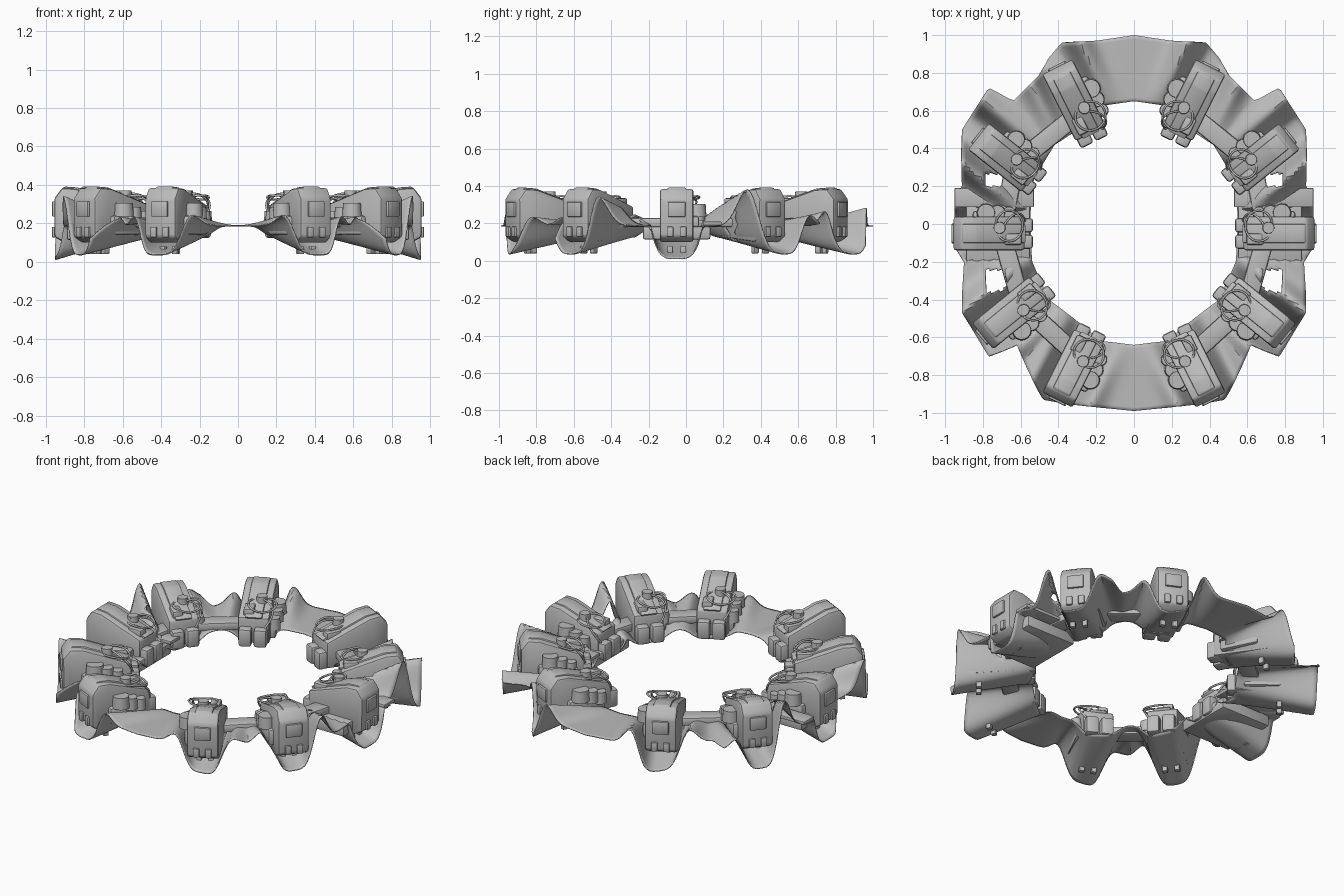
import bpy, bmesh, math
from mathutils import Matrix, Vector

cube = bpy.data.objects.get("Cube")
if cube:
    bpy.data.objects.remove(cube)

GREY = (0.5, 0.5, 0.5, 1)
mat = bpy.data.materials.new("plain_grey")
mat.use_nodes = True
mat.diffuse_color = GREY
mat.node_tree.nodes["Principled BSDF"].inputs["Base Color"].default_value = GREY
made = []


def finish(bm, name, matrix=Matrix()):
    bm.transform(matrix)
    bmesh.ops.recalc_face_normals(bm, faces=bm.faces)
    mesh = bpy.data.meshes.new(name)
    bm.to_mesh(mesh)
    bm.free()
    mesh.materials.append(mat)
    ob = bpy.data.objects.new(name, mesh)
    bpy.context.collection.objects.link(ob)
    made.append(ob)
    return ob


def box(name, m, centre, size, bevel=0.01):
    bm = bmesh.new()
    bmesh.ops.create_cube(bm, size=1)
    bm.transform(Matrix.Translation(centre) @ Matrix.Diagonal((*size, 1)))
    bmesh.ops.bevel(bm, geom=bm.edges[:], offset=bevel, segments=2, affect='EDGES', profile=0.5)
    return finish(bm, name, m)


def extrude(name, m, profile, width, bevel):
    bm = bmesh.new()
    face = bm.faces.new([bm.verts.new((t, -width / 2, z)) for t, z in profile])
    top = bmesh.ops.extrude_face_region(bm, geom=[face])["geom"]
    bmesh.ops.translate(bm, vec=(0, width, 0), verts=[v for v in top if isinstance(v, bmesh.types.BMVert)])
    bmesh.ops.bevel(bm, geom=bm.edges[:], offset=bevel, segments=2, affect='EDGES', profile=0.5)
    return finish(bm, name, m)


def drum(name, m, centre, radius, depth):
    bm = bmesh.new()
    bmesh.ops.create_cone(bm, cap_ends=True, segments=20, radius1=radius, radius2=radius * 0.9, depth=depth)
    bm.transform(Matrix.Translation(centre))
    return finish(bm, name, m)


def wire(name, m, points, closed=False):
    cu = bpy.data.curves.new(name, 'CURVE')
    cu.dimensions = '3D'
    cu.bevel_depth = 0.006
    cu.bevel_resolution = 1
    cu.resolution_u = 6
    sp = cu.splines.new('NURBS')
    sp.points.add(len(points) - 1)
    for p, co in zip(sp.points, points):
        p.co = (*(m @ Vector(co)), 1)
    sp.use_cyclic_u = closed
    sp.use_endpoint_u = not closed
    sp.order_u = 3
    cu.materials.append(mat)
    ob = bpy.data.objects.new(name, cu)
    bpy.context.collection.objects.link(ob)


# pod axes on the left half: inner end, outer end, cloth rise towards the centre line and the side
AXES = [((0.21, 0.44), (0.41, 0.84), 0.1, 0.08), ((0.51, 0.215), (0.83, 0.47), 0.06, 0.2),
        ((0.54, -0.05), (0.965, -0.05), 0, 0),
        ((0.465, -0.32), (0.81, -0.60), 0.05, 0.16), ((0.22, -0.56), (0.41, -0.94), 0.06, 0.05)]
frames = []
for side in (1, -1):
    for a, b, *rises in AXES:
        a, b = Vector((a[0] * side, a[1], 0)), Vector((b[0] * side, b[1], 0))
        # local +y points towards the back or front centre line
        hand = side * (1 if a.y > -0.1 else -1)
        frames.append((a, (b - a).normalized(), (b - a).length, hand, rises))

BODY = [(0.04, 0.13), (0.36, 0.1), (0.41, 0.13), (0.41, 0.33), (0.37, 0.385), (0.3, 0.38), (0.04, 0.29)]


def pod(i, a, d, length, hand):
    turn = Matrix.Rotation(math.atan2(d.y, d.x), 4, 'Z')
    m = Matrix.Translation(a) @ turn @ Matrix.Diagonal((length / 0.42, hand, 1, 1))
    n = f"_{i + 1}"
    extrude("pod_body" + n, m, BODY, 0.18, 0.014)
    extrude("pod_lid" + n, m, [(t - 0.01, z + 0.007) for t, z in BODY[3:]] + [(0.07, 0.26), (0.36, 0.28)], 0.1, 0.008)
    box("outer_window" + n, m, (0.413, 0, 0.275), (0.018, 0.095, 0.08), 0.006)
    for s in (-0.035, 0.035):
        box("outer_button" + n, m, (0.413, s, 0.155), (0.018, 0.035, 0.055), 0.005)
        box("inner_clasp" + n, m, (0.035, s * 1.25, 0.18), (0.08, 0.075, 0.11), 0.015)
        box("bottom_stud" + n, m, (0.3, s, 0.06), (0.03, 0.03, 0.04), 0.004)
    box("top_latch" + n, m, (0.1, -0.03, 0.305), (0.09, 0.06, 0.06))
    box("side_box" + n, m, (0.2, 0.09, 0.19), (0.22, 0.06, 0.1), 0.015)
    drum("top_knob" + n, m, (0.17, 0.03, 0.345), 0.033, 0.05)
    for k, r in enumerate((0.05, 0.042, 0.034)):
        drum("side_coil" + n, m, (0.24 - k * 0.06, 0.11, 0.27 - k * 0.02), r, 0.07)
    loop = [(0.12 + 0.075 * math.cos(q * math.pi / 5), 0.04 + 0.085 * math.sin(q * math.pi / 5),
             0.335 + 0.012 * math.sin(q)) for q in range(10)]
    wire("loop_wire" + n, m, loop, True)
    wire("side_wire" + n, m, [(0.17, 0, 0.36), (0.12, 0.1, 0.36), (0.04, 0.11, 0.28), (0.03, 0.04, 0.2)])


for i, f in enumerate(frames):
    pod(i, *f[:4])

# outlines of the draped band on the left half, from back to front
OUTER = [(0, 1), (0.2, 0.97), (0.38, 0.96), (0.45, 0.88), (0.5, 0.79), (0.64, 0.65), (0.77, 0.72),
         (0.91, 0.5), (0.91, 0.2), (0.95, 0.15), (0.95, -0.12), (0.9, -0.2), (0.91, -0.47), (0.77, -0.7),
         (0.62, -0.64), (0.48, -0.93), (0.37, -0.95), (0.2, -0.97), (0, -0.99)]
INNER = [(0, 0.65), (0.15, 0.63), (0.2, 0.56), (0.42, 0.42), (0.53, 0.24), (0.55, 0.05),
         (0.54, -0.2), (0.45, -0.4), (0.28, -0.53), (0.17, -0.62), (0, -0.64)]


def radius(outline, angle):
    """Distance from the centre to the outline in one direction."""
    ang = [math.atan2(p[1], p[0]) for p in outline]
    for j in range(len(outline) - 1):
        if ang[j] >= angle >= ang[j + 1]:
            w = (ang[j] - angle) / (ang[j] - ang[j + 1])
            return Vector(outline[j]).lerp(Vector(outline[j + 1]), w).length
    return Vector(outline[-1]).length


def drape(x, y, f):
    """Height of the cloth: it sags below each pod and rises beside it."""
    sag = lift = 0
    for a, d, length, hand, rises in frames:
        p = Vector((x, y, 0)) - a
        s = p.dot(Vector((-d.y, d.x, 0))) * hand
        if p.dot(d) < -0.1:
            continue
        if abs(d.y) < 0.1:
            sag = max(sag, 0.175 * max(0, 1 - (s / 0.14) ** 4) * (0.3 + 0.7 * f))
            continue
        sag = max(sag, 0.15 * math.exp(-(s / 0.12) ** 4) * (0.4 + 0.6 * f))
        rise = rises[0] if s > 0 else rises[1]
        lift = max(lift, rise * math.exp(-((abs(s) - 0.16) / 0.06) ** 2) * f)
    return max(0.012, min(0.385, 0.187 - sag + lift))


# draped band
bm = bmesh.new()
STEPS, ROWS = 200, 18
for side in (1, -1):
    grid = []
    for k in range(STEPS + 1):
        ang = math.pi / 2 - math.pi * k / STEPS
        r0, r1 = radius(INNER, ang), radius(OUTER, ang)
        col = []
        for q in range(ROWS + 1):
            f = q / ROWS
            r = r0 + (r1 - r0) * f
            x, y = side * r * math.cos(ang), r * math.sin(ang)
            col.append(bm.verts.new((x, y, drape(x, y, f))))
        grid.append(col)
    for k in range(STEPS):
        for q in range(ROWS):
            quad = (grid[k][q], grid[k + 1][q], grid[k + 1][q + 1], grid[k][q + 1])
            c = sum((v.co for v in quad), Vector()) / 4
            # openings beside the side pods
            if not (0.68 < abs(c.x) < 0.78 and (-0.36 < c.y < -0.24 or 0.2 < c.y < 0.27)):
                bm.faces.new(quad)
bmesh.ops.remove_doubles(bm, verts=bm.verts, dist=0.0005)
band = finish(bm, "draped_band")
thick = band.modifiers.new("cloth_thickness", 'SOLIDIFY')
thick.thickness = 0.006
thick.offset = 0

# side plates, and flat rails joining neighbouring pods
for side in (1, -1):
    one = Matrix.Diagonal((side, 1, 1, 1))
    box("side_plate", one, (0.74, 0.14, 0.2), (0.42, 0.1, 0.02), 0.004)
    box("side_shelf", one, (0.72, -0.05, 0.15), (0.34, 0.36, 0.07), 0.01)
    for (a0, b0, *_), (a1, b1, *_) in zip(AXES, AXES[1:]):
        p, q = (Vector((*Vector(a).lerp(Vector(b), 0.38), 0.205)) for a, b in ((a0, b0), (a1, b1)))
        turn = Matrix.Rotation(math.atan2(q.y - p.y, q.x - p.x), 4, 'Z')
        rail = one @ Matrix.Translation((p + q) / 2) @ turn
        box("joining_rail", rail, (0, 0, 0), ((q - p).length, 0.1, 0.05), 0.012)

bpy.ops.object.select_all(action='DESELECT')
for ob in made:
    ob.select_set(True)
bpy.context.view_layer.objects.active = made[0]
bpy.ops.object.shade_smooth_by_angle(angle=math.radians(35))
